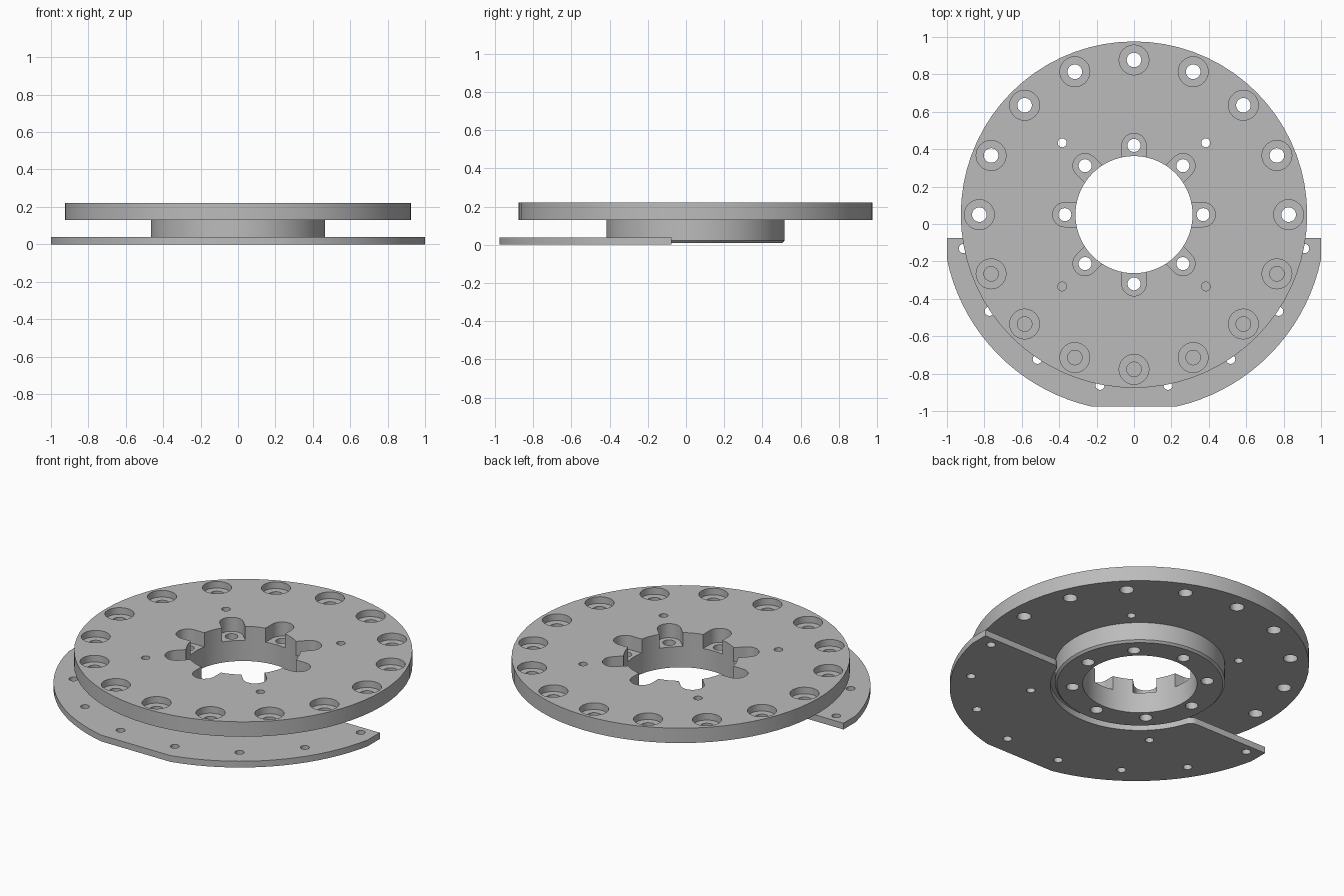
import bpy, bmesh, math
from mathutils import Matrix, Vector

if "Cube" in bpy.data.objects:
    bpy.data.objects.remove(bpy.data.objects["Cube"])

CY = 0.05            # y of the common axis
BORE, HUB, DISC = 0.313, 0.466, 0.926
TOP, DISC_Z, HUB_Z, PLATE_Z = 0.22, 0.13, 0.01, 0.038

grey = bpy.data.materials.new("machined grey")
grey.diffuse_color = (0.5, 0.5, 0.5, 1)
grey.use_nodes = True
grey.node_tree.nodes["Principled BSDF"].inputs["Base Color"].default_value = grey.diffuse_color


def lathe(bm, profile, segs, loc=(0, 0), ring=False):
    """Revolve (radius, z) points; ring joins last to first, otherwise ends are capped."""
    rows = []
    for r, z in profile:
        rows.append([bm.verts.new((loc[0] + r * math.cos(2 * math.pi * i / segs),
                                   loc[1] + r * math.sin(2 * math.pi * i / segs), z))
                     for i in range(segs)])
    pairs = list(zip(rows, rows[1:]))
    if ring:
        pairs.append((rows[-1], rows[0]))
    for a, b in pairs:
        for i in range(segs):
            j = (i + 1) % segs
            bm.faces.new((a[i], a[j], b[j], b[i]))
    if not ring:
        bm.faces.new(rows[0][::-1])
        bm.faces.new(rows[-1])


def prism(bm, points, z0, z1):
    """Extrude an outline between two heights."""
    low = [bm.verts.new((x, y, z0)) for x, y in points]
    high = [bm.verts.new((x, y, z1)) for x, y in points]
    bm.faces.new(low[::-1])
    bm.faces.new(high)
    for i in range(len(points)):
        j = (i + 1) % len(points)
        bm.faces.new((low[i], low[j], high[j], high[i]))


def arc(cx, cy, r, a0, a1, n):
    """Points on an arc, angles in degrees."""
    steps = [math.radians(a0 + (a1 - a0) * i / n) for i in range(n + 1)]
    return [(cx + r * math.cos(a), cy + r * math.sin(a)) for a in steps]


def polar(r, deg):
    a = math.radians(deg)
    return (r * math.cos(a), CY + r * math.sin(a))


def make(name, bm):
    bmesh.ops.recalc_face_normals(bm, faces=bm.faces)
    me = bpy.data.meshes.new(name)
    bm.to_mesh(me)
    bm.free()
    me.materials.append(grey)
    ob = bpy.data.objects.new(name, me)
    bpy.context.collection.objects.link(ob)
    return ob


def carve(ob, cutters):
    """Subtract the cutters, bake the result and shade it."""
    for c in cutters:
        m = ob.modifiers.new("cut", 'BOOLEAN')
        m.operation, m.solver, m.object = 'DIFFERENCE', 'EXACT', c
    bpy.context.view_layer.update()
    dg = bpy.context.evaluated_depsgraph_get()
    me = bpy.data.meshes.new_from_object(ob.evaluated_get(dg))
    ob.modifiers.clear()
    ob.data = me
    for c in cutters:
        bpy.data.objects.remove(c)
    bpy.ops.object.select_all(action='DESELECT')
    ob.select_set(True)
    bpy.context.view_layer.objects.active = ob
    bpy.ops.object.shade_smooth_by_angle(angle=math.radians(30))


# Flanged disc with hub and bore, in one revolved section
bm = bmesh.new()
lathe(bm, [(BORE, HUB_Z), (HUB - 0.012, HUB_Z), (HUB, HUB_Z + 0.012), (HUB, DISC_Z),
           (DISC, DISC_Z), (DISC, TOP), (BORE, TOP)], 72, (0, CY), ring=True)
disc = make("flanged_disc", bm)

# Counterbored rim holes and four small holes
bm = bmesh.new()
for k in range(16):
    lathe(bm, [(0.039, 0.05), (0.039, TOP - 0.04), (0.08, TOP - 0.04), (0.08, 0.3)],
          24, polar(0.827, 22.5 * k))
for k in range(4):
    lathe(bm, [(0.024, 0.05), (0.024, 0.3)], 16, polar(0.543, 45 + 90 * k))
rim_cut = make("rim_hole_cutter", bm)

# Round-ended pockets opening into the bore
bm = bmesh.new()
for k in range(8):
    a = math.radians(45 * k)
    pts = [(0.27, -0.065)] + arc(0.37, 0, 0.065, -90, 90, 12) + [(0.27, 0.065)]
    pts = [(x * math.cos(a) - y * math.sin(a), CY + x * math.sin(a) + y * math.cos(a))
           for x, y in pts]
    prism(bm, pts, TOP - 0.085, 0.3)
pocket_cut = make("pocket_cutter", bm)

# Bolt holes through the hub
bm = bmesh.new()
for k in range(8):
    lathe(bm, [(0.035, -0.1), (0.035, 0.2)], 20, polar(0.37, 45 * k))
bolt_cut = make("bolt_hole_cutter", bm)
carve(disc, [rim_cut, pocket_cut, bolt_cut])

# Base plate: half outline around the hub clearance, then mirrored
EDGE, GAP, F = -0.075, 0.49, 0.05
fx = math.sqrt((GAP + F) ** 2 - (CY - EDGE + F) ** 2)
tangent = math.degrees(math.atan2(EDGE - F - CY, fx))
half = arc(0, CY, GAP, -90, tangent, 20)
half += arc(fx, EDGE - F, F, 180 + tangent, 90, 6)[1:]
half += [(1, EDGE)]
a0 = math.degrees(math.atan2(-0.21, 1))
a1 = math.degrees(math.atan2(-0.995, 0.23))
half += arc(0, 0.02, 1.0215, a0, a1, 18)
bm = bmesh.new()
prism(bm, half + [(-x, y) for x, y in reversed(half[1:])], 0, PLATE_Z)
plate = make("base_plate", bm)

# Plate holes: eight near the rim, two nearer the hub
bm = bmesh.new()
for k in range(8):
    lathe(bm, [(0.025, -0.1), (0.025, 0.1)], 16, polar(0.93, 191.25 + 22.5 * k))
for deg in (225, 315):
    lathe(bm, [(0.024, -0.1), (0.024, 0.1)], 16, polar(0.6, deg))
carve(plate, [make("plate_hole_cutter", bm)])
